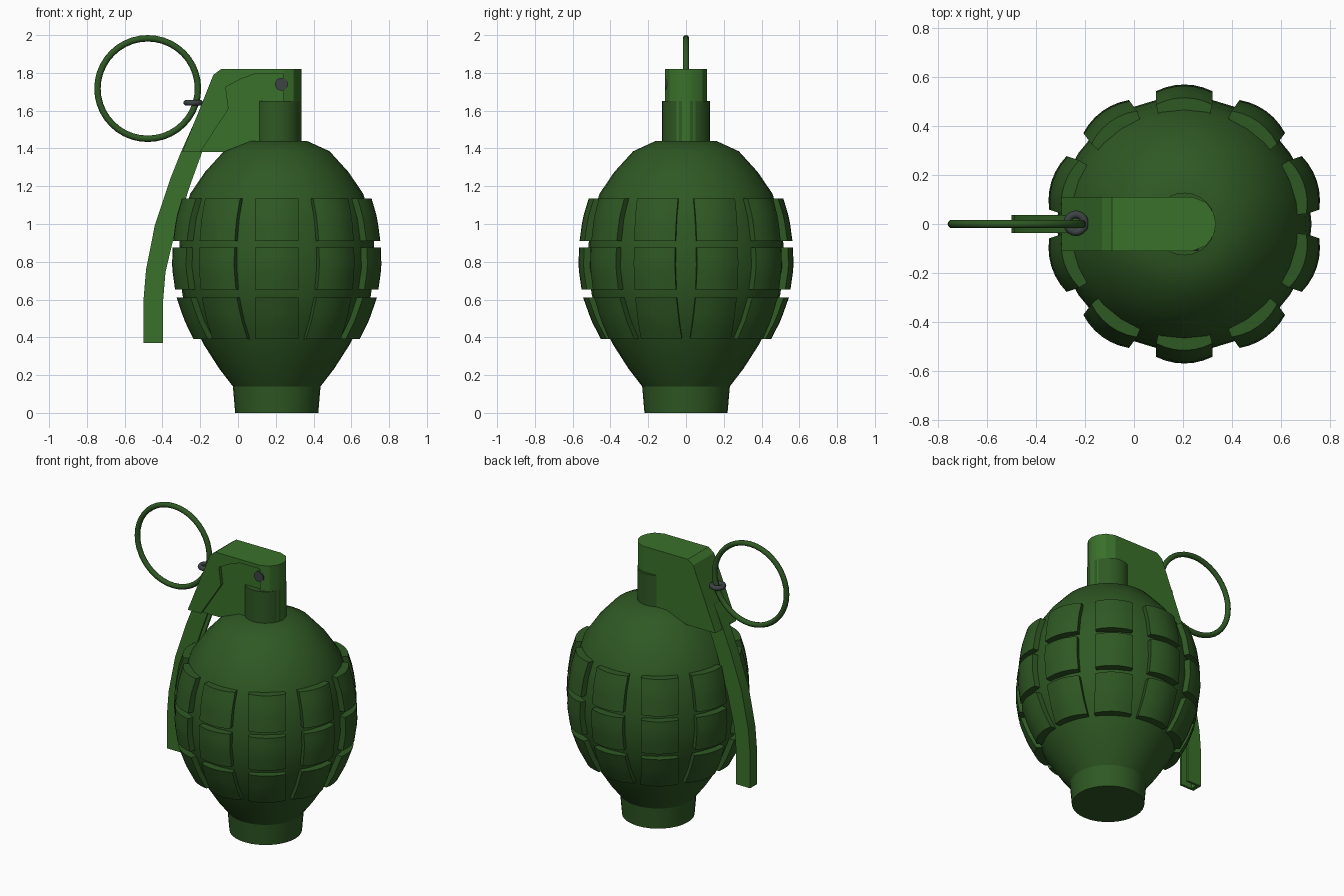
import bpy, bmesh, math
from mathutils import Matrix

if "Cube" in bpy.data.objects:
    bpy.data.objects.remove(bpy.data.objects["Cube"])

CX = 0.205  # x of the body axis


def material(name, rgb):
    m = bpy.data.materials.new(name)
    m.diffuse_color = (*rgb, 1)
    m.use_nodes = True
    m.node_tree.nodes["Principled BSDF"].inputs["Base Color"].default_value = m.diffuse_color
    return m


DARK = material("dark_green", (0.028, 0.098, 0.017))
LIGHT = material("light_green", (0.042, 0.165, 0.024))
GREY = material("dark_grey", (0.045, 0.055, 0.055))


def finish(name, bm, mat, smooth=True):
    bmesh.ops.recalc_face_normals(bm, faces=bm.faces)
    me = bpy.data.meshes.new(name)
    bm.to_mesh(me)
    bm.free()
    me.materials.append(mat)
    ob = bpy.data.objects.new(name, me)
    bpy.context.collection.objects.link(ob)
    if smooth:
        bpy.ops.object.select_all(action='DESELECT')
        ob.select_set(True)
        bpy.context.view_layer.objects.active = ob
        bpy.ops.object.shade_smooth_by_angle(angle=math.radians(30))
    return ob


def lathe(name, profile, mat, n=32):
    bm = bmesh.new()
    rings = [[bm.verts.new((CX + r * math.cos(2 * math.pi * i / n),
                            r * math.sin(2 * math.pi * i / n), z))
              for i in range(n)] for r, z in profile]
    for a, b in zip(rings, rings[1:]):
        for i in range(n):
            j = (i + 1) % n
            bm.faces.new((a[i], a[j], b[j], b[i]))
    bm.faces.new(rings[0])
    bm.faces.new(rings[-1])
    return finish(name, bm, mat)


def prism(bm, pts, y0, y1):
    """Extrude an x-z outline from y0 to y1."""
    f = bm.faces.new([bm.verts.new((x, y0, z)) for x, z in pts])
    new = bmesh.ops.extrude_face_region(bm, geom=[f])['geom']
    for v in new:
        if isinstance(v, bmesh.types.BMVert):
            v.co.y = y1


def torus(name, centre, R, r, rot, mat, n=40, m=10):
    bpy.ops.mesh.primitive_torus_add(location=centre, rotation=rot, major_radius=R,
                                     minor_radius=r, major_segments=n, minor_segments=m)
    ob = bpy.context.object
    ob.name = name
    ob.data.materials.append(mat)
    bpy.ops.object.shade_smooth_by_angle(angle=math.radians(60))


# Body shell
PROFILE = [(0.22, 0), (0.232, 0.14), (0.305, 0.235), (0.385, 0.36), (0.452, 0.49),
           (0.498, 0.62), (0.52, 0.77), (0.515, 0.9), (0.497, 1.03), (0.458, 1.16),
           (0.38, 1.275), (0.28, 1.385), (0.16, 1.44)]
lathe("body", PROFILE, DARK)
lathe("neck", [(0.128, 1.40), (0.128, 1.65)], DARK, 24)


def body_r(z):
    for (r0, z0), (r1, z1) in zip(PROFILE, PROFILE[1:]):
        if z0 <= z <= z1:
            return r0 + (r1 - r0) * (z - z0) / (z1 - z0)


# Raised segments: three rows of ten slightly domed pads
NU, NV, COLS = 6, 5, 10
bm = bmesh.new()
for z0, z1 in ((0.39, 0.612), (0.652, 0.875), (0.91, 1.135)):
    for c in range(COLS):
        mid = -math.pi / 2 + c * 2 * math.pi / COLS
        grid = {}
        for layer in (0, 1):
            for i in range(NU + 1):
                for j in range(NV + 1):
                    u = 2 * i / NU - 1
                    z = z0 + (z1 - z0) * j / NV
                    outer = body_r(z) + 0.05
                    a = mid + math.asin(0.118 * u / outer)
                    r = outer - 0.015 * u * u if layer else body_r(z) - 0.02
                    grid[layer, i, j] = bm.verts.new((CX + r * math.cos(a), r * math.sin(a), z))
        for i in range(NU):
            for j in range(NV):
                bm.faces.new([grid[1, i + p, j + q] for p, q in ((0, 0), (1, 0), (1, 1), (0, 1))])
        rim = ([(i, 0) for i in range(NU)] + [(NU, j) for j in range(NV)]
               + [(i, NV) for i in range(NU, 0, -1)] + [(0, j) for j in range(NV, 0, -1)])
        for p, q in zip(rim, rim[1:] + rim[:1]):
            bm.faces.new((grid[1, *p], grid[0, *p], grid[0, *q], grid[1, *q]))
        for v in [v for v in grid.values() if not v.link_faces]:
            bm.verts.remove(v)
finish("segments", bm, DARK)

# Lever housing: flat core, raised front flange, rounded end
bm = bmesh.new()
prism(bm, [(0.24, 1.43), (0.24, 1.82), (-0.09, 1.82), (-0.13, 1.79), (-0.295, 1.38),
           (-0.08, 1.38), (0.07, 1.44)], -0.088, 0.11)
prism(bm, [(0.24, 1.795), (0.24, 1.82), (-0.09, 1.82), (-0.13, 1.79), (-0.295, 1.38),
           (-0.2, 1.38), (-0.05, 1.61), (-0.065, 1.725), (0.01, 1.765), (0.09, 1.795)],
      -0.11, -0.08)
end = [(0.24, -0.11), (0.295, -0.088), (0.325, -0.045), (0.335, 0),
       (0.325, 0.045), (0.295, 0.088), (0.24, 0.11)]
cap = bm.faces.new([bm.verts.new((x, y, 1.43)) for x, y in end])
up = bmesh.ops.extrude_face_region(bm, geom=[cap])['geom']
bmesh.ops.translate(bm, vec=(0, 0, 0.39), verts=[v for v in up if isinstance(v, bmesh.types.BMVert)])
finish("lever_housing", bm, LIGHT)

# Safety lever: channel section, outer plate with two side flanges
outer = [(-0.235, 1.53), (-0.302, 1.38), (-0.36, 1.235), (-0.44, 0.995), (-0.487, 0.757),
         (-0.5, 0.6), (-0.5, 0.37)]
inner = [(-0.13, 1.53), (-0.19, 1.38), (-0.25, 1.215), (-0.333, 0.96), (-0.384, 0.745),
         (-0.396, 0.6), (-0.396, 0.37)]
thin = [(a + (b - a) * 0.25, c + (d - c) * 0.25) for (a, c), (b, d) in zip(outer, inner)]
bm = bmesh.new()
prism(bm, outer + thin[::-1], -0.037, 0.037)
for s in (-1, 1):
    prism(bm, outer + inner[::-1], s * 0.022, s * 0.037)
finish("safety_lever", bm, LIGHT)

# Pull ring and the small eye that holds it
torus("pull_ring", (-0.478, 0, 1.717), 0.266, 0.017, (math.pi / 2, 0, 0), DARK)
torus("pin_eye", (-0.237, 0.003, 1.642), 0.036, 0.016, (0, 0, 0), GREY, 20)

# Hinge pin on the front of the housing
bm = bmesh.new()
bmesh.ops.create_cone(bm, cap_ends=True, segments=16, radius1=0.034, radius2=0.034, depth=0.04,
                      matrix=Matrix.Translation((0.23, -0.09, 1.74)) @ Matrix.Rotation(math.pi / 2, 4, 'X'))
finish("hinge_pin", bm, GREY)
